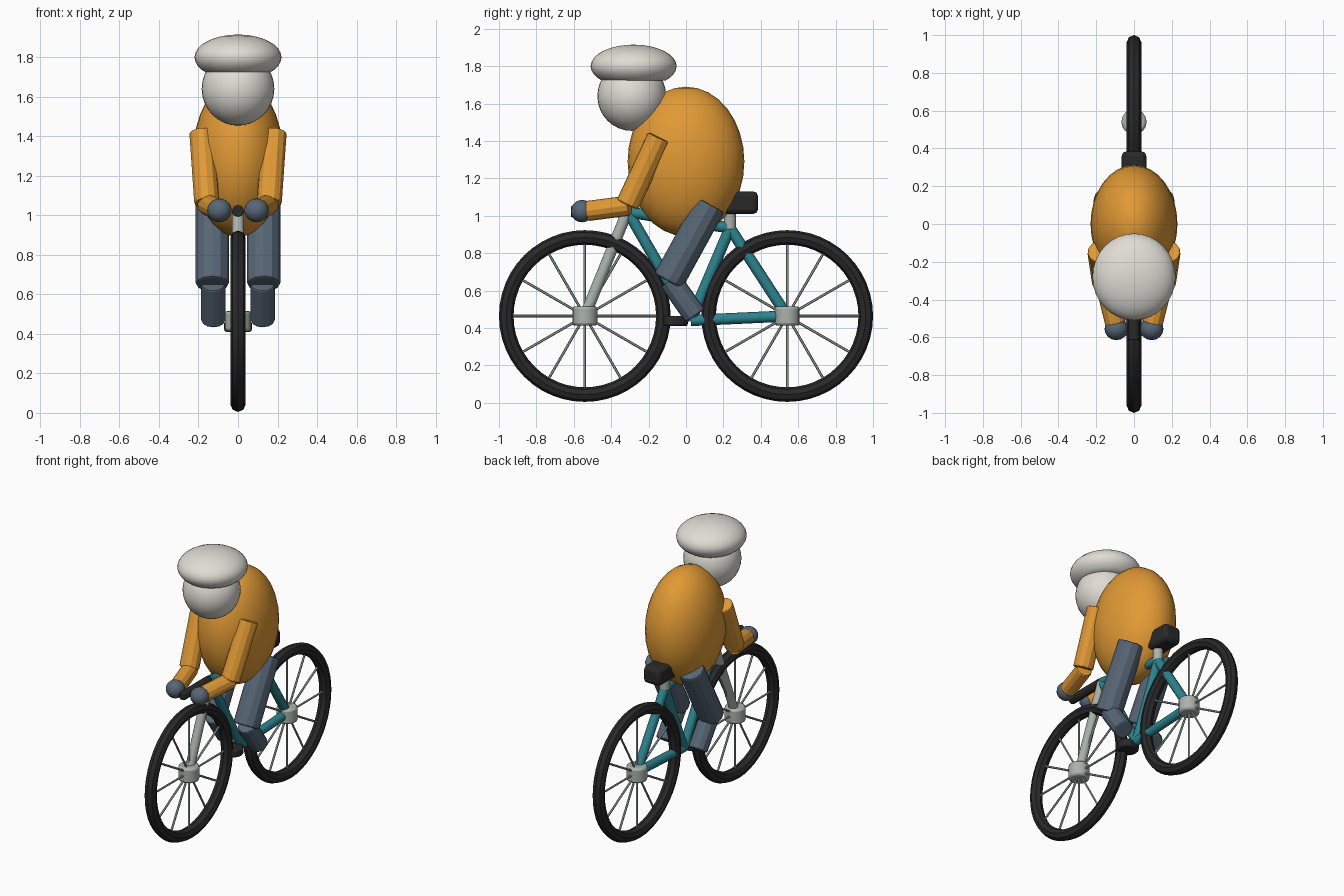
import bpy, bmesh, math
from mathutils import Vector, Matrix

if "Cube" in bpy.data.objects:
    bpy.data.objects.remove(bpy.data.objects["Cube"], do_unlink=True)


def material(name, rgb):
    m = bpy.data.materials.new(name)
    m.use_nodes = True
    color = (*rgb, 1)
    m.diffuse_color = color
    bsdf = next(n for n in m.node_tree.nodes if n.type == 'BSDF_PRINCIPLED')
    bsdf.inputs["Base Color"].default_value = color
    return m


BLACK = material("rubber_black", (.022, .022, .023))
METAL = material("light_metal", (.40, .45, .42))
TEAL = material("teal_paint", (.025, .23, .27))
ORANGE = material("orange_jersey", (.75, .32, .035))
SLATE = material("slate_cloth", (.095, .135, .18))
WHITE = material("off_white", (.74, .72, .66))


def finish(name, bm, mat, smooth_angle):
    bmesh.ops.recalc_face_normals(bm, faces=bm.faces[:])
    mesh = bpy.data.meshes.new(name)
    bm.to_mesh(mesh)
    bm.free()
    mesh.materials.append(mat)
    ob = bpy.data.objects.new(name, mesh)
    bpy.context.collection.objects.link(ob)
    if smooth_angle:
        bpy.ops.object.select_all(action='DESELECT')
        ob.select_set(True)
        bpy.context.view_layer.objects.active = ob
        bpy.ops.object.shade_smooth_by_angle(angle=math.radians(smooth_angle))
    return ob


def bevel_modifier(ob, width, segments=2):
    mod = ob.modifiers.new("soft_edges", 'BEVEL')
    mod.width = width
    mod.segments = segments
    mod.limit_method = 'ANGLE'
    mod.angle_limit = math.radians(50)


def add_rod(bm, a, b, r, sides):
    a, b = Vector(a), Vector(b)
    turn = (b - a).to_track_quat('Z', 'Y').to_matrix().to_4x4()
    bmesh.ops.create_cone(bm, cap_ends=True, segments=sides, radius1=r, radius2=r,
                          depth=(b - a).length,
                          matrix=Matrix.Translation((a + b) / 2) @ turn)


def rod(name, a, b, r, mat, sides=12, bevel=0.0, smooth=0):
    bm = bmesh.new()
    add_rod(bm, a, b, r, sides)
    ob = finish(name, bm, mat, smooth)
    if bevel:
        bevel_modifier(ob, bevel)
    return ob


def ellipsoid(name, center, radii, mat, cut=None, u=32, v=16):
    bm = bmesh.new()
    bmesh.ops.create_uvsphere(bm, u_segments=u, v_segments=v, radius=1,
                              matrix=Matrix.Translation(center) @ Matrix.Diagonal((*radii, 1)))
    if cut is not None:
        geom = bm.verts[:] + bm.edges[:] + bm.faces[:]
        bmesh.ops.bisect_plane(bm, geom=geom, plane_co=(0, 0, cut),
                               plane_no=(0, 0, -1), clear_outer=True)
        bmesh.ops.holes_fill(bm, edges=[e for e in bm.edges if e.is_boundary])
    return finish(name, bm, mat, 35)


def tire(name, center, major, minor, around=48, section=8):
    bm = bmesh.new()
    rings = []
    for i in range(around):
        a = math.tau * i / around
        ring = []
        for j in range(section):
            t = math.tau * j / section
            d = major + minor * math.cos(t)
            ring.append(bm.verts.new((minor * math.sin(t),
                                      center[1] + d * math.cos(a),
                                      center[2] + d * math.sin(a))))
        rings.append(ring)
    for i in range(around):
        p, q = rings[i], rings[(i + 1) % around]
        for j in range(section):
            k = (j + 1) % section
            bm.faces.new((p[j], q[j], q[k], p[k]))
    return finish(name, bm, BLACK, 30)


# Wheels: tire, upright hub drum and twelve spokes
FRONT = Vector((0, -.541, .464))
REAR = Vector((0, .541, .464))
for label, c in (("front", FRONT), ("rear", REAR)):
    tire(label + "_tire", c, .42, .039)
    half = Vector((0, 0, .052))
    rod(label + "_hub", c - half, c + half, .067, METAL, 16, .014, 35)
    bm = bmesh.new()
    for i in range(12):
        a = math.tau * i / 12
        d = Vector((0, math.cos(a), math.sin(a)))
        add_rod(bm, c + d * .03, c + d * .40, .007, 6)
    finish(label + "_spokes", bm, METAL, 0)

# Frame tubes
HEAD = (0, -.31, 1.02)
SEAT = (0, .235, .935)
CRANK = (0, .025, .44)
for name, a, b in (("top_tube", HEAD, SEAT), ("down_tube", HEAD, CRANK),
                   ("seat_tube", SEAT, CRANK), ("chain_stay", CRANK, REAR),
                   ("seat_stay", SEAT, REAR)):
    rod(name, a, b, .03, TEAL, 12, 0, 35)

# Fork, seat post, handlebar and crank drum
rod("fork", FRONT, (0, -.315, 1.02), .03, METAL, 12, 0, 35)
rod("seat_post", (0, .235, .925), (0, .235, 1.04), .033, METAL, 12, .008, 35)
rod("handlebar", (0, -.615, 1.022), (0, -.32, 1.022), .03, BLACK, 12, .006, 35)
rod("crank_drum", (0, -.06, .41), (0, -.06, .465), .07, BLACK, 16, .012, 35)

# Saddle
bm = bmesh.new()
bmesh.ops.create_cube(bm, size=1, matrix=Matrix.Translation((0, .235, 1.07))
                      @ Matrix.Diagonal((.13, .30, .12, 1)))
bevel_modifier(finish("saddle", bm, BLACK, 35), .025)

# Rider body, head and helmet
ellipsoid("torso", (0, 0, 1.29), (.23, .312, .40), ORANGE)
ellipsoid("head", (0, -.29, 1.64), (.184, .184, .186), WHITE)
ellipsoid("helmet", (0, -.28, 1.80), (.22, .23, .115), WHITE, cut=1.722)

# Limbs on both sides
for side, s in (("left", 1), ("right", -1)):
    rod(side + "_upper_arm", (s * .183, -.145, 1.42), (s * .158, -.312, 1.06),
        .064, ORANGE, 12, .01)
    rod(side + "_forearm", (s * .155, -.30, 1.055), (s * .098, -.53, 1.025),
        .054, ORANGE, 12, .01)
    ellipsoid(side + "_hand", (s * .094, -.555, 1.025), (.062, .06, .06), SLATE, u=16, v=10)
    rod(side + "_thigh", (s * .13, .13, 1.06), (s * .13, -.095, .65),
        .085, SLATE, 12, .012)
    rod(side + "_shin", (s * .125, -.085, .655), (s * .125, .05, .465),
        .062, SLATE, 12, .01)
